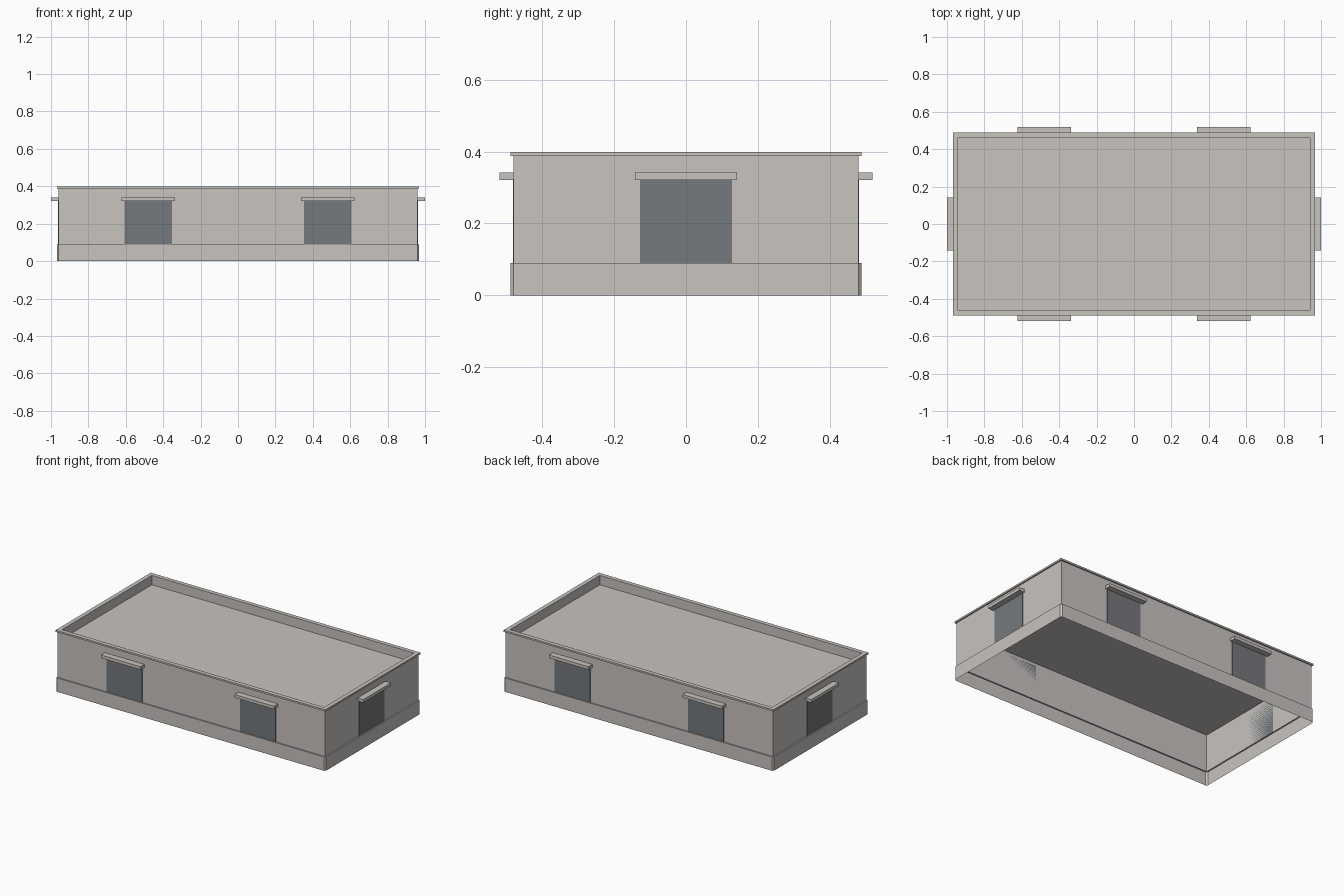
import bpy
import bmesh

cube = bpy.data.objects.get("Cube")
if cube:
    bpy.data.objects.remove(cube, do_unlink=True)

WALL_X, WALL_Y = 0.96, 0.479   # half sizes of the wall shell
LEDGE = 0.009                  # how far plinth and coping stand out
PLINTH_TOP = 0.09
ROOF_Z = 0.337
COPING_Z, TOP = 0.387, 0.398


def material(name, rgb):
    mat = bpy.data.materials.new(name)
    mat.use_nodes = True
    mat.diffuse_color = (*rgb, 1)
    bsdf = mat.node_tree.nodes["Principled BSDF"]
    bsdf.inputs["Base Color"].default_value = (*rgb, 1)
    bsdf.inputs["Roughness"].default_value = 0.9
    return mat


concrete = material("warm grey concrete", (0.58, 0.55, 0.52))
glass = material("dark slate panel", (0.178, 0.191, 0.205))


def add_object(name, bm, mat):
    mesh = bpy.data.meshes.new(name)
    bm.to_mesh(mesh)
    bm.free()
    mesh.materials.append(mat)
    obj = bpy.data.objects.new(name, mesh)
    bpy.context.collection.objects.link(obj)
    return obj


def loft(name, rings, mat):
    """Join rectangular rings given as (offset from wall, z, corner cut)."""
    bm = bmesh.new()
    loops = []
    for off, z, cut in rings:
        x, y = WALL_X + off, WALL_Y + off
        pts = []
        for sx, sy in ((1, 1), (-1, 1), (-1, -1), (1, -1)):
            pair = [(sx * x, sy * (y - cut)), (sx * (x - cut), sy * y)]
            pts += pair if sx * sy > 0 else pair[::-1]
        loops.append([bm.verts.new((px, py, z)) for px, py in pts])
    for low, high in zip(loops, loops[1:]):
        for i in range(len(low)):
            j = (i + 1) % len(low)
            bm.faces.new((low[i], low[j], high[j], high[i]))
    bmesh.ops.remove_doubles(bm, verts=bm.verts, dist=0.0001)
    return add_object(name, bm, mat)


def box(name, low, high, mat):
    bm = bmesh.new()
    bmesh.ops.create_cube(bm, size=1)
    for v in bm.verts:
        v.co = [(a + b) / 2 + c * abs(b - a) for a, b, c in zip(low, high, v.co)]
    return add_object(name, bm, mat)


# Thin shell, open underneath
loft("plinth", [(LEDGE, 0, LEDGE), (LEDGE, PLINTH_TOP, LEDGE),
                (0, PLINTH_TOP, 0)], concrete)
loft("walls", [(0, PLINTH_TOP, 0), (0, COPING_Z, 0)], concrete)

# Parapet coping and its inner face down to the sunken roof
loft("parapet", [(0, COPING_Z, 0), (LEDGE, COPING_Z, 0), (LEDGE, TOP, 0),
                 (-0.018, TOP, 0), (-0.018, ROOF_Z, 0)], concrete)

# Roof sheet
roof = bmesh.new()
bmesh.ops.create_grid(roof, x_segments=1, y_segments=1, size=1)
for v in roof.verts:
    v.co = (v.co.x * WALL_X, v.co.y * WALL_Y, ROOF_Z)
add_object("roof", roof, concrete)

# Door panels and canopies on all four sides
PANEL_HALF, CANOPY_HALF = 0.128, 0.142
PANEL_TOP, CANOPY_TOP = 0.321, 0.341
PANEL_OUT, CANOPY_OUT = 0.002, 0.04


def opening(name, axis, side, centre):
    wall = (WALL_X, WALL_Y)[axis]
    for part, half, out, z0, z1, mat in (
            ("panel", PANEL_HALF, PANEL_OUT, PLINTH_TOP, PANEL_TOP, glass),
            ("canopy", CANOPY_HALF, CANOPY_OUT, PANEL_TOP, CANOPY_TOP, concrete)):
        low, high = [0, 0, z0], [0, 0, z1]
        low[axis], high[axis] = sorted((side * wall, side * (wall + out)))
        low[1 - axis], high[1 - axis] = centre - half, centre + half
        box(f"{name}_{part}", low, high, mat)


for face, side in (("front", -1), ("back", 1)):
    for label, x in (("right", -0.48), ("left", 0.48)):
        opening(f"{face}_{label}", 1, side, x)
for face, side in (("right", -1), ("left", 1)):
    opening(face, 0, side, 0)
